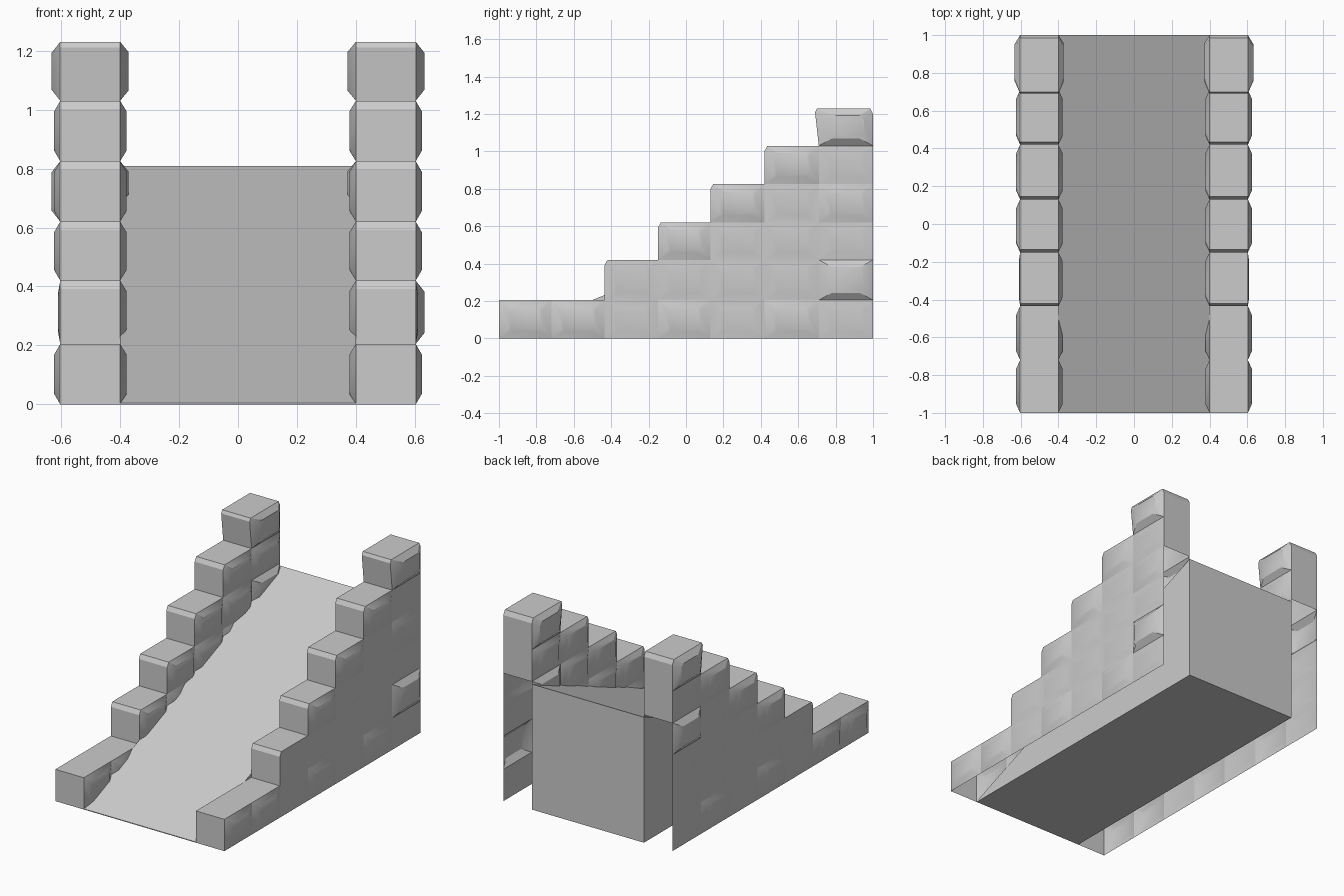
import bpy, bmesh

if "Cube" in bpy.data.objects:
    bpy.data.objects.remove(bpy.data.objects["Cube"])

YS = [-1, -0.72, -0.435, -0.15, 0.13, 0.42, 0.71, 1]   # column edges
ZS = [0, 0.205, 0.42, 0.62, 0.825, 1.03, 1.23]         # row edges
ROWS = [1, 1, 2, 3, 4, 5, 6]                           # stones per column
X_IN, X_OUT = 0.4, 0.603


def ramp_z(y):
    return 0.005 + 0.402 * (y + 1)


def finish(name, bm):
    bmesh.ops.remove_doubles(bm, verts=bm.verts, dist=0.0005)
    bmesh.ops.recalc_face_normals(bm, faces=bm.faces)
    me = bpy.data.meshes.new(name)
    bm.to_mesh(me)
    bm.free()
    ob = bpy.data.objects.new(name, me)
    bpy.context.collection.objects.link(ob)
    return ob


def face(bm, pts):
    bm.faces.new([bm.verts.new(p) for p in pts])


def corners(c, r):
    """Corner points of a stone in the y-z plane; each corner has 1 or 2 points."""
    y0, y1, z0, z1 = YS[c], YS[c + 1], ZS[r], ZS[r + 1]
    fr, bk = [(y0, z1)], [(y1, z1)]
    if r == ROWS[c] - 1 and c > 1:
        fr = [(y0 + 0.015, z1), (y0, z1 - 0.028)]
        if c == 6:                       # top stone leans forward
            fr = [(y0 - 0.01, z1), (y0 - 0.02, z1 - 0.02)]
            bk = [(y1, z1 - 0.03), (y1 - 0.015, z1)]
    return [[(y0, z0)], [(y1, z0)], bk, fr]


def stone(bm, c, r, x, dx, m):
    """Raised eight-sided stone face over one cell of the wall."""
    cs = corners(c, r)
    ya, yb = YS[c] + m * 1.1, YS[c + 1] - m * 1.1
    za, zb = ZS[r] + m * 0.85, ZS[r + 1] - m * 0.85
    k = 0.02
    octo = [(ya, za + k), (ya + k, za), (yb - k, za), (yb, za + k),
            (yb, zb - k), (yb - k, zb), (ya + k, zb), (ya, zb - k)]
    base = lambda p: (x, p[0], p[1])
    high = lambda p: (x + dx, p[0], p[1])
    face(bm, [high(p) for p in octo])
    for i in range(4):
        a, b, n = octo[2 * i], octo[2 * i + 1], octo[(2 * i + 2) % 8]
        face(bm, [base(p) for p in cs[i]] + [high(b), high(a)])
        face(bm, [base(cs[i][-1]), base(cs[(i + 1) % 4][0]), high(n), high(b)])


def build_wall(name, side, bold):
    bm = bmesh.new()

    def strip(p, q):
        face(bm, [(side * X_IN, *p), (side * X_OUT, *p), (side * X_OUT, *q), (side * X_IN, *q)])

    for c in range(7):
        top = ROWS[c] - 1
        for r in range(ROWS[c]):
            # outer stones
            h, m = 0.007, 0.045
            if r == top and c != 2:
                h, m = 0.022, 0.045
            if (c, r) in ((3, 0), (5, 0), (6, 3)):
                h = 0.016
            if (c, r) in ((6, 5), bold):
                h = 0.03
            stone(bm, c, r, side * X_OUT, side * h, m)
            # inner stones that rise above the ramp
            if ZS[r + 1] > ramp_z(YS[c]):
                h = 0.028 if c == 6 and r in (3, 5) else 0.021
                stone(bm, c, r, side * X_IN, -side * h, 0.04)
        # step front, bevel and tread
        _, _, bk, fr = corners(c, top)
        if c != 1:
            strip((YS[c], ZS[top]), fr[-1])
        if len(fr) == 2:
            strip(fr[1], fr[0])
        strip(fr[0], bk[-1])
        # upper back of the end pillar
        if c == 6:
            strip(bk[0], bk[1])
            strip((1, 0.825), bk[0])
    return finish(name, bm)


# side walls
walls = [build_wall("right_stepped_wall", 1, (6, 1)),
         build_wall("left_stepped_wall", -1, (6, 3))]
bpy.ops.object.select_all(action='DESELECT')
for w in walls:
    w.select_set(True)
bpy.context.view_layer.objects.active = walls[0]
bpy.ops.object.shade_smooth_by_angle(angle=0.4)

# ramp wedge
bm = bmesh.new()
prof = [(-1, 0), (1, 0), (1, ramp_z(1)), (-1, ramp_z(-1))]
f = bm.faces.new([bm.verts.new((-X_IN, *p)) for p in prof])
ext = bmesh.ops.extrude_face_region(bm, geom=[f], use_keep_orig=True)
for v in ext["geom"]:
    if isinstance(v, bmesh.types.BMVert):
        v.co.x = X_IN
finish("ramp", bm)
